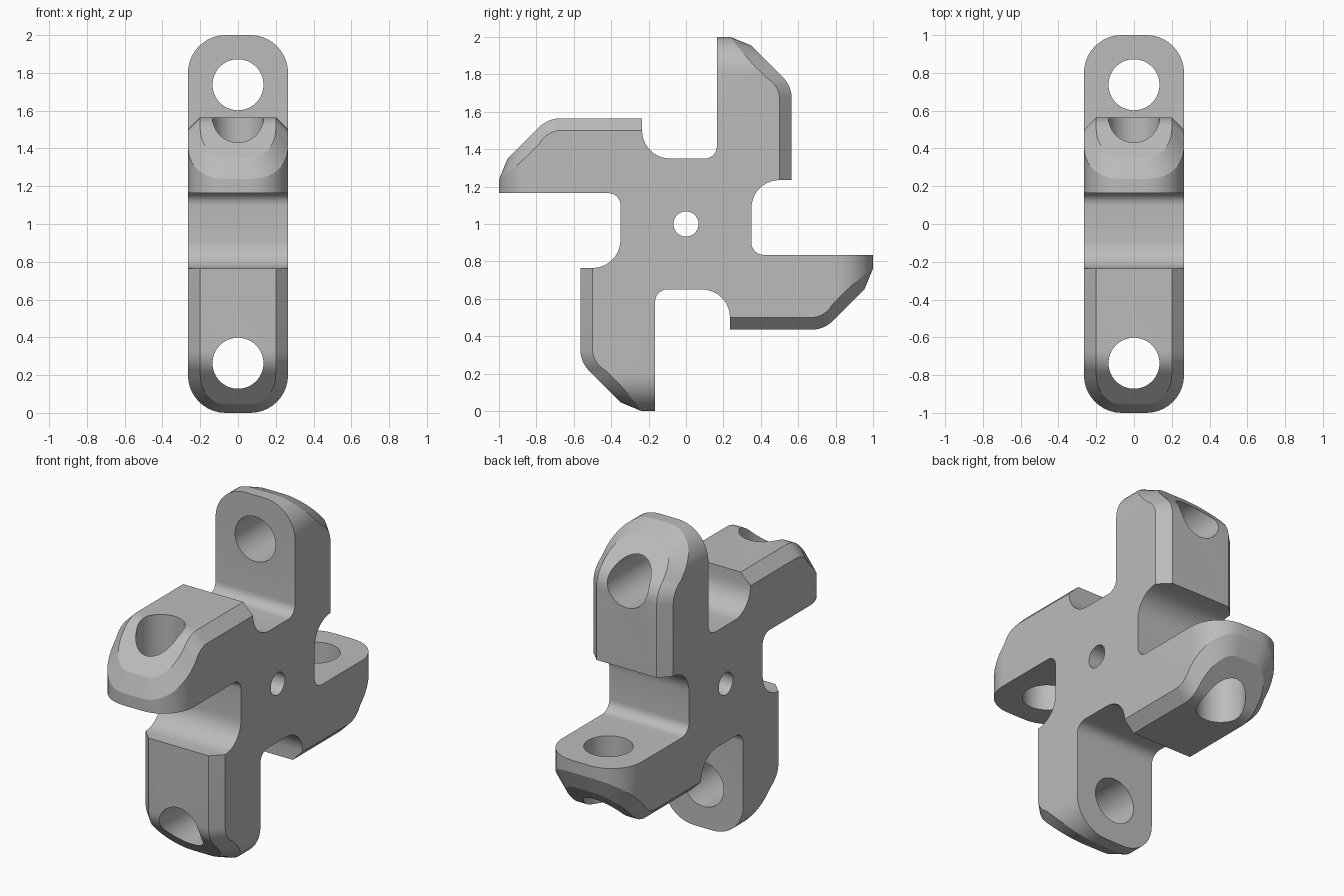
import bpy, bmesh
from math import sin, cos, pi, sqrt, radians
from mathutils import Vector

cube = bpy.data.objects.get("Cube")
if cube:
    bpy.data.objects.remove(cube)

HALF, CH = 0.265, 0.065            # half thickness, chamfer size
INNER, OUTER, ROOT = 0.165, 0.565, 0.235
HUB, FIL, NOTCH, TIP_R = 0.35, 0.065, 0.15, 0.2
SLANT, BEND = 1.303, 0.16          # slanted face is y + z = SLANT
BEND_Z0 = SLANT - OUTER - BEND * (sqrt(2) - 1)
BEND_Z1 = BEND_Z0 + BEND * sin(pi / 4)


def arc(cx, cz, r, a0, a1, n):
    return [(cx + r * cos(radians(a0 + (a1 - a0) * i / n)),
             cz + r * sin(radians(a0 + (a1 - a0) * i / n))) for i in range(n + 1)]


def back(z):
    """Height and slope of the arm's outer face."""
    if z <= BEND_Z0:
        return OUTER, 0
    if z >= BEND_Z1:
        return SLANT - z, 1
    d = z - BEND_Z0
    h = sqrt(BEND ** 2 - d * d)
    return OUTER - BEND + h, d / h


# Outline of one half of an arm: (x, z, normal x, normal z)
bend = [BEND_Z0 + BEND * sin(pi / 4 * i / 6) for i in range(7)]
outline = [(HALF, z, 1, 0) for z in [ROOT] + bend]
STRAIGHT = len(outline)            # index where the rounded tip begins
for i in range(11):
    a = pi / 2 * i / 10
    outline.append((HALF - TIP_R + TIP_R * cos(a), 1 - TIP_R + TIP_R * sin(a), cos(a), sin(a)))

low, high = [], []                 # the two edges of the chamfer
for x, z, nx, nz in outline:
    y, s = back(z)
    low.append((x, y - CH * sqrt(1 + (s * nx) ** 2), z))
    zi = z - CH * nz / sqrt(1 + s * s)
    high.append((x - CH * nx, back(zi)[0], zi))
floor = [(x, INNER, z) for x, z, _, _ in outline]

bm = bmesh.new()


def face(points, turns):
    verts = []
    for x, y, z in points:
        for _ in range(turns):
            y, z = z, -y
        verts.append(bm.verts.new((x, y, z + 1)))
    bm.faces.new(verts)


def flip(points):
    return [(-x, y, z) for x, y, z in points]


fillet = arc(INNER - FIL, HUB + FIL, FIL, -90, 0, 8)
notch = arc(HUB + NOTCH, ROOT - NOTCH, NOTCH, 90, 180, 10)
hub_edge = notch + [(HUB, FIL - INNER)]
side = []                          # side outline of the whole rotor
for k in range(4):
    # Curved strips between the arms
    for strip in (fillet, hub_edge):
        for (y0, z0), (y1, z1) in zip(strip, strip[1:]):
            face([(-HALF, y0, z0), (HALF, y0, z0), (HALF, y1, z1), (-HALF, y1, z1)], k)
    # Outer face, chamfers and rounded tip wall
    for i in range(len(outline) - 1):
        face([high[i], high[i + 1], *flip([high[i + 1], high[i]])], k)
        for mirror in (list, flip):
            face(mirror([low[i], low[i + 1], high[i + 1], high[i]]), k)
            if i >= STRAIGHT:
                face(mirror([floor[i], floor[i + 1], low[i + 1], low[i]]), k)
    for a, b in ((floor[-1], low[-1]), (low[-1], high[-1])):
        face([a, b, *flip([b, a])], k)
    # Flat inner face and the step at the arm root
    inner = [(HALF, INNER, HUB + FIL)] + floor[STRAIGHT:]
    face(inner + flip(inner)[::-1], k)
    face([low[0], high[0], *flip([high[0], low[0]])], k)
    # Quarter of the side outline
    quarter = fillet + [(INNER, 1 - TIP_R)]
    quarter += [(p[1], p[2]) for p in low[STRAIGHT::-1]] + notch[1:]
    for y, z in quarter:
        for _ in range(k):
            y, z = z, -y
        side.append((HALF, y, z))
face(side, 0)
face(flip(side), 0)

bmesh.ops.remove_doubles(bm, verts=bm.verts, dist=0.0002)
bmesh.ops.recalc_face_normals(bm, faces=bm.faces)
mesh = bpy.data.meshes.new("four_arm_rotor")
bm.to_mesh(mesh)
bm.free()
rotor = bpy.data.objects.new("four_arm_rotor", mesh)
bpy.context.collection.objects.link(rotor)

grey = bpy.data.materials.new("plain_grey")
grey.use_nodes = True
colour = (0.5, 0.5, 0.5, 1)
grey.diffuse_color = colour
grey.node_tree.nodes["Principled BSDF"].inputs["Base Color"].default_value = colour
mesh.materials.append(grey)


def drill(centre, axis, radius, depth):
    """Cut a round hole through the rotor."""
    bpy.ops.mesh.primitive_cylinder_add(vertices=64, radius=radius, depth=depth, location=centre)
    cutter = bpy.context.object
    cutter.name = "hole_cutter"
    cutter.rotation_euler = Vector(axis).to_track_quat('Z', 'Y').to_euler()
    cutter.hide_render = True
    cutter.data.materials.append(grey)
    bpy.context.view_layer.objects.active = rotor
    mod = rotor.modifiers.new("hole", 'BOOLEAN')
    mod.operation, mod.solver, mod.object = 'DIFFERENCE', 'EXACT', cutter
    bpy.ops.object.modifier_apply(modifier=mod.name)
    bpy.data.objects.remove(cutter)


# Axle hole, then one hole through each arm
drill((0, 0, 1), (1, 0, 0), 0.067, 1)
y, z, ay, az = 0.4, 0.737, 1, 0
for k in range(4):
    drill((0, y, z + 1), (0, ay, az), 0.135, 0.6)
    y, z, ay, az = z, -y, az, -ay

bpy.ops.object.select_all(action='DESELECT')
rotor.select_set(True)
bpy.context.view_layer.objects.active = rotor
bpy.ops.object.shade_smooth_by_angle(angle=radians(20))
